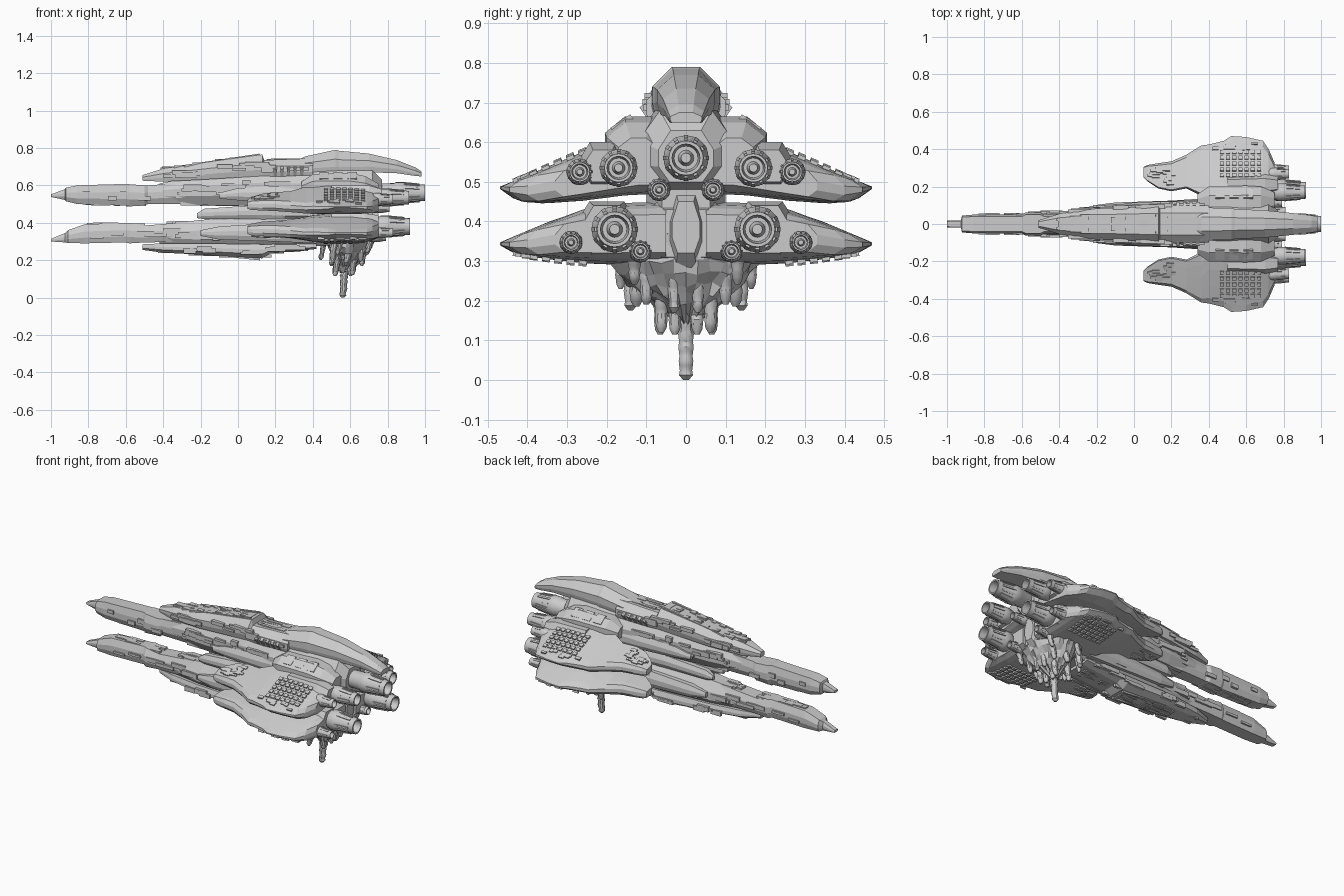
import bpy, bmesh, math, random
from mathutils import Vector, Matrix

if "Cube" in bpy.data.objects:
    bpy.data.objects.remove(bpy.data.objects["Cube"])

rng = random.Random(7)

def lerp(table, t):
    """Piecewise linear lookup of rows (key, a, b, ...)."""
    if t <= table[0][0]:
        return table[0][1:]
    for p, q in zip(table, table[1:]):
        if t <= q[0]:
            f = (t - p[0]) / (q[0] - p[0])
            return tuple(a + (b - a) * f for a, b in zip(p[1:], q[1:]))
    return table[-1][1:]

def finish(name, bm, mirror=False, smooth=False):
    bmesh.ops.recalc_face_normals(bm, faces=bm.faces[:])
    me = bpy.data.meshes.new(name)
    bm.to_mesh(me)
    bm.free()
    ob = bpy.data.objects.new(name, me)
    bpy.context.collection.objects.link(ob)
    if mirror:
        m = ob.modifiers.new("mirror", 'MIRROR')
        m.use_axis = (False, True, False)
    if smooth:
        bpy.context.view_layer.objects.active = ob
        ob.select_set(True)
        bpy.ops.object.shade_smooth_by_angle(angle=math.radians(35))
        ob.select_set(False)
    return ob

def skin(bm, rings):
    vs = [[bm.verts.new(p) for p in r] for r in rings]
    n = len(vs[0])
    for a, b in zip(vs, vs[1:]):
        for i in range(n):
            bm.faces.new((a[i], a[(i + 1) % n], b[(i + 1) % n], b[i]))
    bm.faces.new(vs[0])
    bm.faces.new(vs[-1][::-1])

def hull(name, rows, top=.55, bot=.6, y0=0.0):
    """Chamfered hull along x from rows (x, half width, z low, z high)."""
    rings = []
    for x, w, a, b in rows:
        h = b - a
        half = [(w * top, b), (w, b - .38 * h), (w, a + .3 * h), (w * bot, a)]
        rings.append([(x, y0 + y, z) for y, z in half] + [(x, y0 - y, z) for y, z in half[::-1]])
    bm = bmesh.new()
    skin(bm, rings)
    return finish(name, bm, mirror=y0 != 0)

def box(bm, c, s, rot=None):
    m = Matrix.Translation(c) @ (rot or Matrix()) @ Matrix.Diagonal((*s, 1))
    bmesh.ops.create_cube(bm, size=1, matrix=m)

def plates(name, rows, x0, x1, count, side):
    """Scattered raised plates on the flanks and the top (1) or bottom (-1) of a hull."""
    bm = bmesh.new()
    for i in range(count):
        x = rng.uniform(x0, x1)
        w, a, b = lerp(rows, x)
        l, t = rng.uniform(.03, .13), rng.uniform(.012, .03)
        if i % 2:
            z = b if side > 0 else a
            box(bm, (x, w * rng.uniform(.1, .5), z - side * .006), (l, t, rng.uniform(.014, .024)))
        else:
            box(bm, (x, w, a + (b - a) * rng.uniform(.3, .65)), (l, rng.uniform(.012, .024), t))
    finish(name, bm, mirror=True)

# Long prongs, bodies and spines of the two stacked hulls
up_prong = [(-1, .018, .538, .552), (-.925, .02, .522, .58), (-.92, .045, .515, .588), (-.86, .05, .5, .6),
            (-.6, .05, .492, .608), (-.58, .062, .49, .606), (-.5, .062, .495, .6), (-.48, .05, .5, .6), (-.2, .06, .5, .62)]
up_body = [(-.42, .05, .51, .61), (-.2, .08, .495, .655), (.1, .1, .49, .69), (.3, .12, .48, .69),
           (.5, .13, .475, .69), (.72, .12, .48, .68), (.77, .07, .5, .63)]
up_spine = [(-.51, .02, .625, .655), (-.4, .055, .62, .69), (-.2, .083, .63, .72), (.13, .095, .65, .765),
            (.14, .098, .65, .735), (.4, .1, .64, .745)]
hood = [(.32, .075, .67, .735), (.36, .088, .66, .755), (.52, .085, .66, .79), (.54, .08, .66, .785),
        (.7, .073, .67, .77), (.85, .058, .665, .735), (.95, .046, .65, .695), (.98, .04, .648, .675)]
lo_prong = [(-1, .018, .3, .314), (-.925, .02, .295, .345), (-.91, .045, .292, .36), (-.82, .05, .29, .392),
            (-.6, .05, .295, .4), (-.58, .062, .29, .4), (-.5, .06, .295, .385), (-.2, .06, .3, .41)]
lo_body = [(-.42, .05, .29, .39), (-.2, .08, .265, .415), (.1, .1, .26, .435), (.3, .12, .27, .44),
           (.5, .14, .28, .45), (.68, .13, .29, .45), (.73, .1, .31, .43)]
lo_spine = [(-.51, .02, .255, .285), (-.4, .06, .24, .29), (-.2, .09, .23, .29), (.13, .1, .21, .285),
            (.17, .1, .235, .285), (.42, .1, .26, .29)]
hull("upper_prong", up_prong, .8, .7)
hull("upper_body", up_body)
hull("dorsal_spine", up_spine, .6, .9)
hull("dorsal_hood", hood, .42, .9)
hull("lower_prong", lo_prong, .7, .8)
hull("lower_body", lo_body)
hull("ventral_spine", lo_spine, .9, .6)
hull("hull_connector", [(.15, .03, .42, .5), (.25, .09, .4, .52), (.6, .1, .4, .52), (.72, .06, .4, .5)])
plates("upper_prong_plates", up_prong, -.85, -.3, 12, -1)
plates("upper_body_plates", up_body, -.3, .65, 40, -1)
plates("spine_plates", up_spine, -.4, .33, 30, 1)
plates("lower_prong_plates", lo_prong, -.8, -.3, 12, 1)
plates("lower_body_plates", lo_body, -.3, .65, 40, 1)
plates("ventral_plates", lo_spine, -.4, .33, 30, -1)

# Long inlaid frames on the spines
bm = bmesh.new()
for z, dz in ((.712, .045), (.243, -.03)):
    tilt = Matrix.Rotation(-math.atan2(dz, .3), 4, 'Y')
    for y in (-.045, .045):
        box(bm, (-.08, y, z + dz * .3), (.4, .012, .03), tilt)
    for x in (-.28, .0, .1):
        box(bm, (x, 0, z + dz * (x + .17) / .3), (.015, .1, .02), tilt)
finish("spine_frames", bm)

# Slim pods flanking the hulls, shoulders and the gap between hulls
hull("inner_pod", [(-.22, .012, .425, .45), (-.18, .025, .42, .475), (.1, .03, .42, .495), (.3, .035, .41, .5)], y0=.05)
hull("upper_flank_pod", [(-.1, .012, .53, .56), (0, .025, .52, .585), (.25, .035, .51, .6), (.45, .04, .5, .62)], y0=.09)
hull("lower_flank_pod", [(-.2, .012, .33, .36), (-.1, .025, .31, .38), (.2, .035, .3, .4), (.42, .05, .29, .42)], y0=.09)
hull("shoulder", [(.34, .04, .56, .62), (.4, .08, .56, .66), (.6, .085, .555, .665), (.68, .08, .55, .65), (.75, .05, .55, .61)], .4, .9, y0=.12)
bm = bmesh.new()
for i in range(5):
    box(bm, (.2 + i * .035, .082, .685), (.018, .055, .045), Matrix.Rotation(-.6, 4, 'X'))
for i in range(3):
    box(bm, (.46 + i * .075, .16, .645), (.05, .06, .02), Matrix.Rotation(-.6, 4, 'X'))
finish("shoulder_ribs", bm, mirror=True)

# Wings: planform rows (x, inner y, outer y, thickness) over sloped top and bottom sections
plan = [(.05, .25, .305, .3), (.07, .23, .315, .42), (.13, .19, .325, .5), (.2, .175, .335, .55), (.28, .19, .37, .65),
        (.36, .15, .42, .8), (.4, .06, .425, .9), (.48, .05, .445, 1), (.52, .05, .47, 1), (.6, .05, .465, 1),
        (.69, .05, .445, .9), (.72, .05, .4, .8), (.75, .05, .33, .6)]
up_sec = [(.05, .47, .635), (.12, .47, .625), (.2, .46, .6), (.3, .447, .56), (.4, .445, .515), (.44, .46, .5), (.47, .478, .492)]
lo_sec = [(.05, .29, .45), (.2, .29, .445), (.3, .298, .42), (.4, .312, .375), (.44, .322, .36), (.47, .335, .352)]

def wing_z(sec, x, y):
    t = lerp(plan, x)[2]
    a, b = lerp(sec, y)
    mid = .35 * b + .65 * a if sec is up_sec else .5 * (a + b)
    return mid + (a - mid) * t, mid + (b - mid) * t

def wing(name, sec):
    rings = []
    for x, y0, y1, t in plan:
        lo, hi = [], []
        for f in (0, .05, .25, .5, .75, .92, 1):
            y = y0 + (y1 - y0) * f
            p = .3 if f == 1 or (f == 0 and y0 > .1) else 0
            a, b = wing_z(sec, x, y)
            lo.append((x, y, a + (b - a) * p))
            hi.append((x, y, b - (b - a) * p))
        rings.append(hi + lo[::-1])
    bm = bmesh.new()
    skin(bm, rings)
    finish(name, bm, mirror=True)

wing("upper_wing", up_sec)
wing("lower_wing", lo_sec)

# Grids of raised tiles and small surface blocks on the wings
for name, sec, k in (("upper", up_sec, 1), ("lower", lo_sec, 0)):
    tilt = Matrix.Rotation(-.42 if k else .12, 4, 'X')
    bm = bmesh.new()
    for i in range(7):
        for j in range(5):
            x, y = .47 + i * .033, .26 + j * .031
            box(bm, (x, y, wing_z(sec, x, y)[k]), (.022, .02, .016), tilt)
    finish(name + "_wing_tiles", bm, mirror=True)
    bm = bmesh.new()
    for i in range(24):
        x = rng.uniform(.09, .2) if i < 16 else rng.uniform(.42, .68)
        y0, y1, _ = lerp(plan, x)
        y = rng.uniform(y0 + .03, y1 - .03) if i < 16 else rng.uniform(.4, .43)
        box(bm, (x, y, wing_z(sec, x, y)[k]), (rng.uniform(.02, .05), rng.uniform(.01, .025), .014), tilt)
    finish(name + "_wing_blocks", bm, mirror=True)

# Engines: hollow turned bells with collar ribs
def engine(name, y, z, r, xa, xb):
    L, n = xb - xa, 20
    prof = [(0, .6), (.15, .95), (.45, 1.0), (.48, 1.1), (.62, 1.1), (.66, 1), (.96, .84), (1, .84), (1, .68), (.75, .58), (.75, .38), (.88, .24), (.88, .02)]
    bm = bmesh.new()
    skin(bm, [[(xa + L * f, y + r * q * math.cos(2 * math.pi * i / n), z + r * q * math.sin(2 * math.pi * i / n))
               for i in range(n)] for f, q in prof])
    for i in range(12):
        rot = Matrix.Rotation(2 * math.pi * i / 12, 4, 'X')
        tilt = Matrix.Rotation(math.atan2(.16 * r, .3 * L), 4, 'Y')
        box(bm, Vector((xa + L * .76, y, z)) + rot @ Vector((0, 0, r * .96)), (L * .28, r * .2, r * .16), rot @ tilt)
    finish(name, bm, mirror=y != 0, smooth=True)

engine("main_engine", 0, .56, .052, .7, 1.0)
engine("upper_engine", .17, .535, .043, .64, .915)
engine("lower_engine", .18, .38, .053, .62, .92)
engine("upper_small_engine", .268, .525, .03, .64, .83)
engine("lower_small_engine", .29, .347, .026, .64, .83)
engine("inner_thruster", .068, .48, .026, .64, .81)
engine("lower_inner_thruster", .115, .325, .026, .64, .79)
hull("engine_mount_upper", [(.5, .05, .49, .6), (.7, .06, .48, .6), (.77, .045, .5, .58)], y0=.21)
hull("engine_mount_lower", [(.5, .07, .31, .45), (.68, .08, .3, .45), (.75, .06, .32, .44)], y0=.2)
hull("stern_tower", [(.6, .05, .27, .46), (.71, .045, .28, .47), (.75, .035, .32, .45)])

# Hanging encrusted mass below the stern with drooping stalactites
bm = bmesh.new()
rings = []
for z, cx, rx, ry in ((.37, .6, .13, .19), (.33, .6, .135, .19), (.3, .6, .13, .185), (.27, .595, .115, .17), (.24, .59, .1, .145),
                      (.215, .59, .085, .115), (.19, .585, .07, .08), (.165, .575, .045, .05), (.14, .565, .02, .025)):
    rings.append([(cx + rx * math.cos(a) * rng.uniform(.86, 1.1), ry * math.sin(a) * rng.uniform(.9, 1.06), z + rng.uniform(-.008, .008))
                  for a in [2 * math.pi * i / 36 for i in range(36)]])
skin(bm, rings)
finish("hanging_mass", bm)

bm = bmesh.new()
drips = [(.56, 0, .0, .02), (.52, .065, .115, .017), (.61, .062, .12, .017), (.6, .028, .115, .017), (.66, .03, .17, .015),
         (.65, .1, .19, .016), (.44, .06, .2, .012), (.5, .14, .175, .017), (.58, .125, .185, .018), (.56, .1, .2, .015),
         (.5, .025, .17, .014), (.69, .13, .24, .014), (.53, .165, .23, .013)]
for x, y, zb, r in drips:
    for s in ((1,) if y == 0 else (1, -1)):
        steps = max(6, int((.3 - zb) / .012))
        rings = []
        for k in range(steps + 1):
            f = k / steps
            q = r * (1.25 - .4 * f) * (1.06, 1.0, .93)[k % 3] * (.45 if k == steps else 1)
            cx, cy = x + (1 - f) * .02 + rng.uniform(-.003, .003), s * y
            rings.append([(cx + q * math.cos(a), cy + q * math.sin(a), .3 + (zb - .3) * f) for a in [math.pi * i / 5 for i in range(10)]])
        skin(bm, rings)
finish("stalactites", bm, smooth=True)
